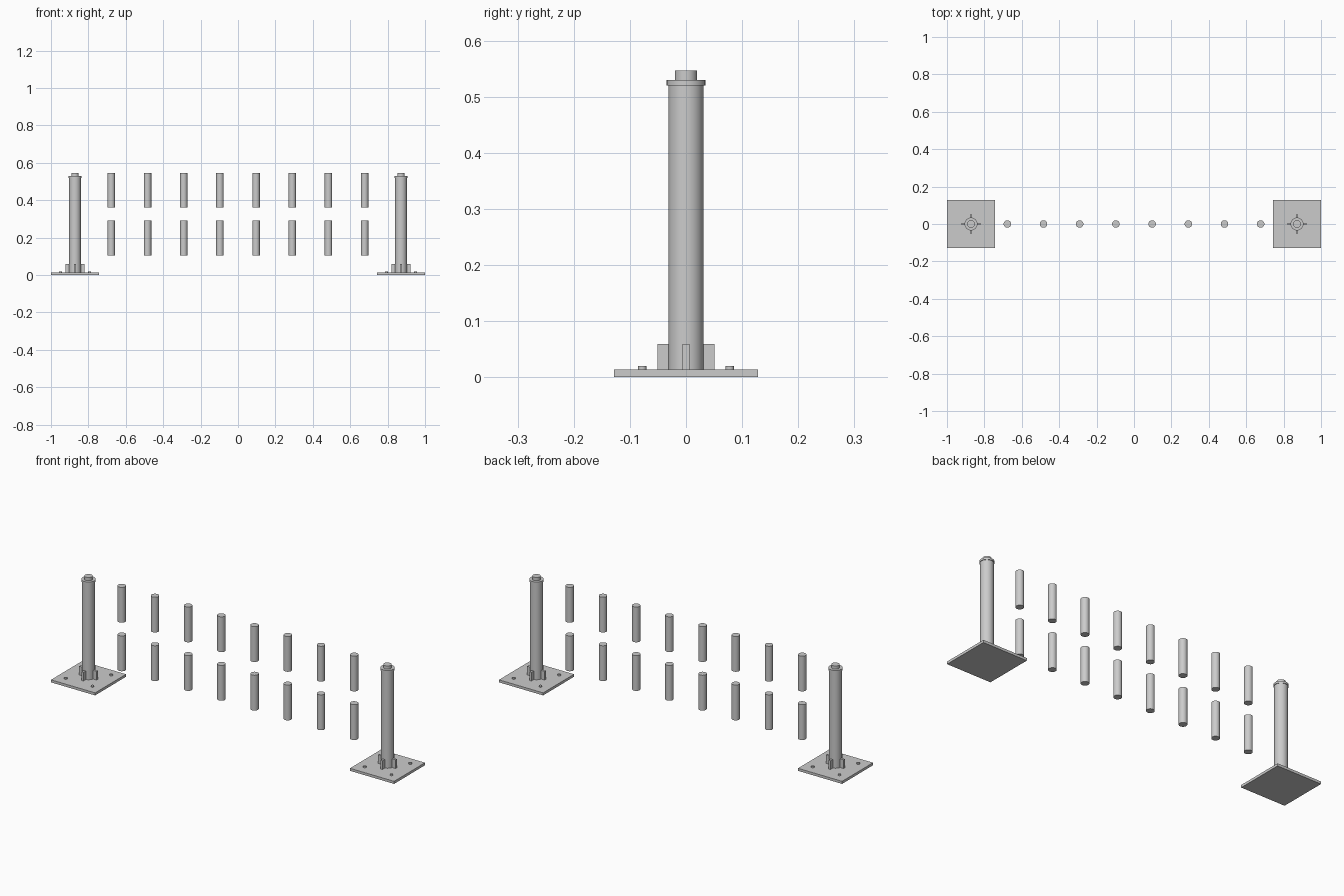
import bpy
import math

cube = bpy.data.objects.get("Cube")
if cube:
    bpy.data.objects.remove(cube, do_unlink=True)

steel = bpy.data.materials.new("light_grey_steel")
steel.use_nodes = True
GREY = (0.6, 0.6, 0.6, 1.0)
steel.diffuse_color = GREY
steel.node_tree.nodes["Principled BSDF"].inputs["Base Color"].default_value = GREY


def cylinder(name, x, y, z0, z1, radius, sides=32):
    bpy.ops.mesh.primitive_cylinder_add(vertices=sides, radius=radius, depth=z1 - z0,
                                        location=(x, y, (z0 + z1) / 2))
    obj = bpy.context.object
    obj.name = name
    obj.data.materials.append(steel)
    bpy.ops.object.shade_smooth_by_angle(angle=math.radians(30))


def box(name, x, y, z0, z1, width, depth):
    bpy.ops.mesh.primitive_cube_add(size=1, location=(x, y, (z0 + z1) / 2))
    obj = bpy.context.object
    obj.name = name
    obj.scale = (width, depth, z1 - z0)
    bpy.ops.object.transform_apply(location=False, rotation=False, scale=True)
    obj.data.materials.append(steel)


PLATE = 0.257
PLATE_TOP = 0.0135
TOP = 0.547

# End posts with base plate, gussets, bolts and stepped cap
for side, sign in (("right", -1), ("left", 1)):
    x = sign * (1 - PLATE / 2)
    box(f"{side}_base_plate", x, 0, 0, PLATE_TOP, PLATE, PLATE)
    cylinder(f"{side}_post", x, 0, PLATE_TOP, 0.52, 0.0315)
    cylinder(f"{side}_post_cap", x, 0, 0.52, 0.53, 0.0345)
    cylinder(f"{side}_post_knob", x, 0, 0.53, TOP, 0.02)
    for dx, dy in ((1, 0), (-1, 0), (0, 1), (0, -1)):
        box(f"{side}_gusset", x + dx * 0.0395, dy * 0.0395, PLATE_TOP, 0.059,
            0.023 if dx else 0.012, 0.023 if dy else 0.012)
    for dx in (-1, 1):
        for dy in (-1, 1):
            cylinder(f"{side}_bolt", x + dx * 0.078, dy * 0.078,
                     PLATE_TOP, 0.02, 0.0075, 16)

# Two rows of floating rods between the posts
LENGTH = 0.186
for i in range(8):
    x = (i - 3.5) * 0.1935
    cylinder("lower_rod", x, 0, 0.105, 0.105 + LENGTH, 0.02)
    cylinder("upper_rod", x, 0, TOP - LENGTH, TOP, 0.02)
